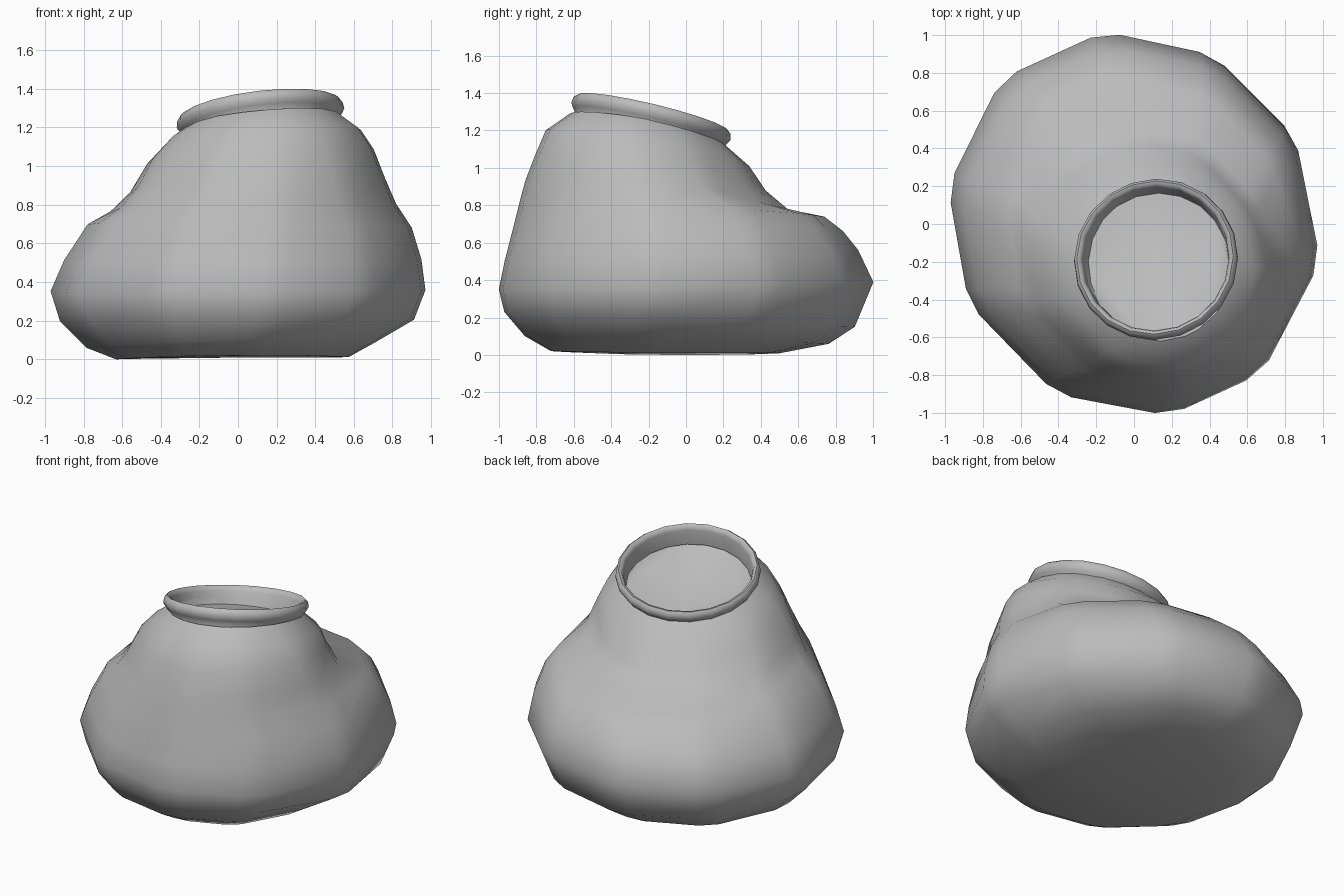
import bpy, bmesh
from math import sin, cos, radians
from mathutils import Vector

cube = bpy.data.objects.get("Cube")
if cube:
    bpy.data.objects.remove(cube)

grey = bpy.data.materials.new("plain grey")
grey.use_nodes = True
colour = (0.5, 0.5, 0.5, 1)
grey.diffuse_color = colour
grey.node_tree.nodes["Principled BSDF"].inputs["Base Color"].default_value = colour

# Directions of the ten uneven corners of the sack
CORNERS = [-11, 28, 64, 99, 133, 169, 205, 245, 281, 311]


def cut_corners(half_gap):
    """Angles of a ten-sided ring whose corners are each cut in two."""
    return [radians(corner + side * half_gap)
            for corner in CORNERS for side in (-1, 1)]


def bridge(bm, lower, upper):
    count = len(lower)
    for i in range(count):
        j = (i + 1) % count
        bm.faces.new((lower[i], lower[j], upper[j], upper[i]))


def finish(bm, name, crease):
    bmesh.ops.recalc_face_normals(bm, faces=bm.faces)
    mesh = bpy.data.meshes.new(name)
    bm.to_mesh(mesh)
    bm.free()
    mesh.materials.append(grey)
    obj = bpy.data.objects.new(name, mesh)
    bpy.context.collection.objects.link(obj)
    bpy.ops.object.select_all(action='DESELECT')
    obj.select_set(True)
    bpy.context.view_layer.objects.active = obj
    bpy.ops.object.shade_smooth_by_angle(angle=radians(crease))
    return obj


def ring_point(extents, angle, swell, pinch):
    """Point on a leaning oval through its left, right, front and back points."""
    (xl, zl), (xr, zr), (yf, zf), (yb, zb) = extents
    c, s = cos(angle), sin(angle)
    scale = 1 - swell * sin(2 * angle)
    scale -= pinch * max(0, cos(angle - radians(42))) ** 6
    x = (xl + xr) / 2 + (xr - xl) / 2 * c * scale
    y = (yf + yb) / 2 + (yb - yf) / 2 * s * scale
    z = (zl + zr) / 2 * c * c + (zf + zb) / 2 * s * s
    z += (zr - zl) / 2 * c + (zb - zf) / 2 * s
    return Vector((x, y, z))


# Body rings from the base to the neck: -x, +x, -y and +y points, each with height
RINGS = [
    ((-.63, 0), (.57, .01), (-.72, .02), (.5, .01)),
    ((-.78, .06), (.7, .08), (-.86, .1), (.76, .06)),
    ((-.92, .2), (.91, .2), (-.97, .23), (.9, .15)),
    ((-.97, .35), (.97, .36), (-1, .35), (1, .39)),
    ((-.9, .51), (.95, .52), (-.97, .5), (.92, .56)),
    ((-.78, .7), (.9, .68), (-.92, .7), (.84, .66)),
    ((-.66, .77), (.82, .8), (-.89, .82), (.74, .74)),
    ((-.56, .87), (.77, .93), (-.86, .93), (.55, .78)),
    ((-.47, 1.02), (.71, 1.08), (-.81, 1.06), (.43, .88)),
    ((-.36, 1.13), (.64, 1.18), (-.75, 1.2), (.34, 1.01)),
    ((-.27, 1.19), (.53, 1.26), (-.62, 1.29), (.2, 1.13)),
]
PINCH = {7: .11, 8: .09, 9: .04}

# Body: lofted sack, facets getting rounder towards the neck
bm = bmesh.new()
loops = []
for index, extents in enumerate(RINGS):
    rise = index / (len(RINGS) - 1)
    angles = cut_corners(4.4 + 4.6 * rise ** 3)
    swell = .045 * (1 - rise)
    loops.append([bm.verts.new(ring_point(extents, a, swell, PINCH.get(index, 0)))
                  for a in angles])

# Sunken top that closes the neck inside the rim
neck = [v.co for v in loops[-1]]
middle = sum(neck, Vector()) / len(neck)
drop = Vector((0, 0, .05))
loops.append([bm.verts.new(middle.lerp(p, .93) - drop) for p in neck])
for lower, upper in zip(loops, loops[1:]):
    bridge(bm, lower, upper)
bm.faces.new(loops[0])
bm.faces.new(loops[-1])
finish(bm, "body", 60)

# Rim: thin rolled lip on a short collar, tilted with the neck
PROFILE = [(.4, -.1), (.402, -.065), (.42, -.042), (.437, -.015), (.432, .018),
           (.417, .032), (.4, .025), (.39, 0), (.378, -.1)]
SIDES = 20
centre = Vector((.115, -.185, 1.262))
normal = Vector((-.12, .24, 1)).normalized()
tilt = Vector((0, 0, 1)).rotation_difference(normal)
bm = bmesh.new()
loops = []
for radius, height in PROFILE:
    turns = [radians(360 / SIDES * k) for k in range(SIDES)]
    loops.append([
        bm.verts.new(centre + tilt @ Vector((radius * cos(a), radius * sin(a), height)))
        for a in turns])
for lower, upper in zip(loops, loops[1:] + loops[:1]):
    bridge(bm, lower, upper)
finish(bm, "rim", 60)
